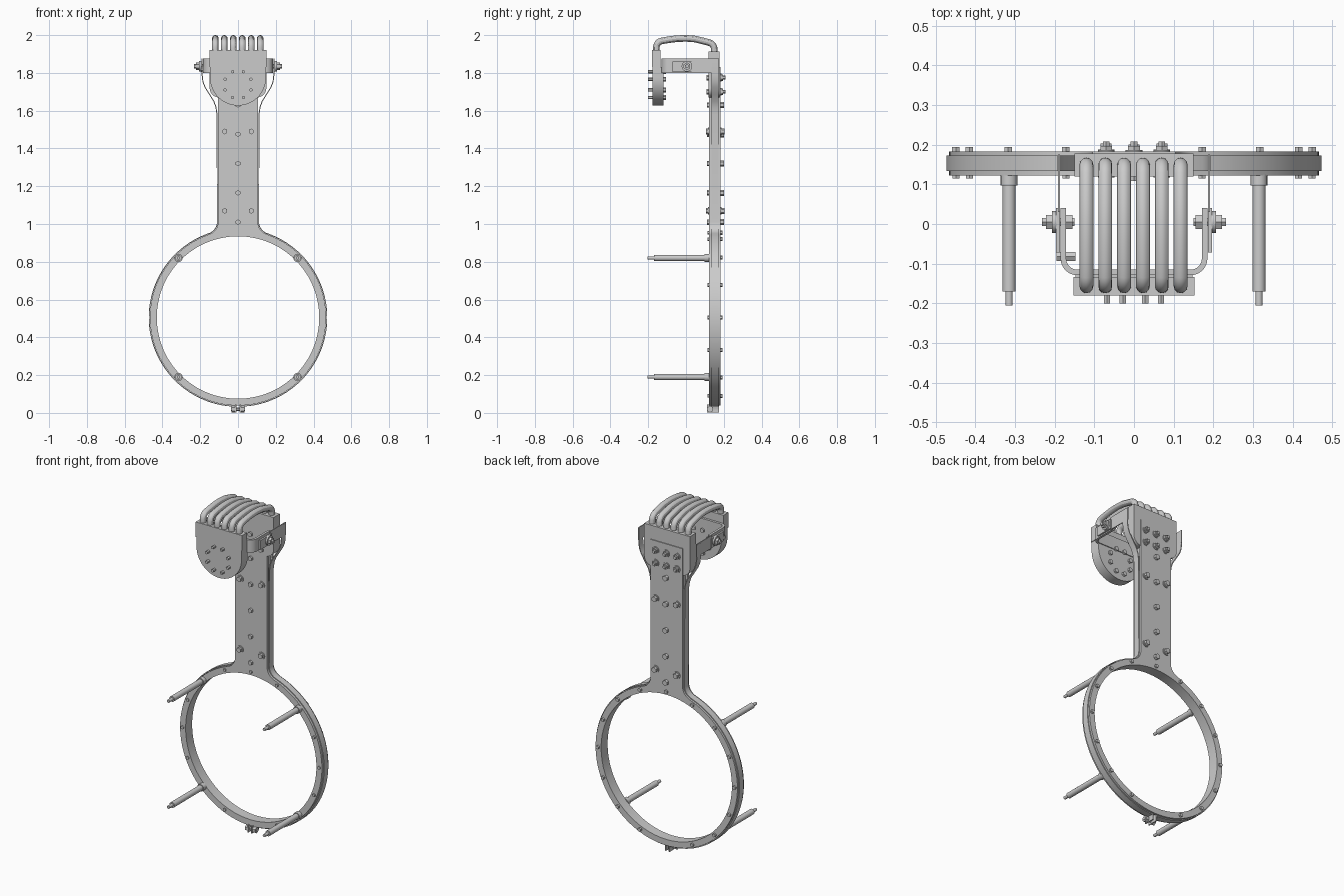
import bpy, bmesh
from math import sin, cos, pi, radians, sqrt
from mathutils import Vector, Matrix

if "Cube" in bpy.data.objects:
    bpy.data.objects.remove(bpy.data.objects["Cube"])

CZ, R_OUT, R_IN, NECK, FIL = 0.505, 0.466, 0.43, 0.105, 0.07


def arc(cx, cy, r, a0, a1, n):
    return [(cx + r * cos(radians(a0 + (a1 - a0) * i / n)),
             cy + r * sin(radians(a0 + (a1 - a0) * i / n))) for i in range(n + 1)]


def finish(ob):
    bpy.ops.object.select_all(action='DESELECT')
    ob.select_set(True)
    bpy.context.view_layer.objects.active = ob
    if ob.type != 'MESH':
        bpy.ops.object.convert(target='MESH')
    bpy.ops.object.shade_smooth_by_angle(angle=radians(30))
    return bpy.context.view_layer.objects.active


def plate(name, loops, lo, hi, axis='Y'):
    """Flat outlines (with holes) thickened from lo to hi along an axis."""
    cu = bpy.data.curves.new(name, 'CURVE')
    cu.dimensions, cu.fill_mode, cu.extrude = '2D', 'BOTH', (hi - lo) / 2
    for loop in loops:
        sp = cu.splines.new('POLY')
        sp.points.add(len(loop) - 1)
        for p, (u, v) in zip(sp.points, loop):
            p.co = (u, v, 0, 1)
        sp.use_cyclic_u = True
    ob = bpy.data.objects.new(name, cu)
    bpy.context.collection.objects.link(ob)
    if axis == 'Y':
        ob.rotation_euler.x = pi / 2
        ob.location.y = (lo + hi) / 2
    else:
        ob.location.z = (lo + hi) / 2
    return finish(ob)


def ribbon(path, w):
    """Closed outline of a strip of width w following a path."""
    left, right = [], []
    for i, p in enumerate(path):
        a, b = Vector(path[max(i - 1, 0)]), Vector(path[min(i + 1, len(path) - 1)])
        d = (b - a).normalized()
        n = Vector((-d.y, d.x)) * w / 2
        left.append(tuple(Vector(p) + n))
        right.append(tuple(Vector(p) - n))
    return left + right[::-1]


def pins(name, items, n=6):
    """Group of straight cylinders, each given as (start, end, radius)."""
    bm = bmesh.new()
    for a, b, r in items:
        a, b = Vector(a), Vector(b)
        rot = (b - a).to_track_quat('Z', 'Y').to_matrix().to_4x4()
        bmesh.ops.create_cone(bm, cap_ends=True, segments=n, radius1=r, radius2=r,
                              depth=(b - a).length, matrix=Matrix.Translation((a + b) / 2) @ rot)
    me = bpy.data.meshes.new(name)
    bm.to_mesh(me)
    bm.free()
    ob = bpy.data.objects.new(name, me)
    bpy.context.collection.objects.link(ob)
    return finish(ob)


def box(name, x0, x1, y0, y1, z0, z1):
    return plate(name, [[(x0, z0), (x1, z0), (x1, z1), (x0, z1)]], y0, y1)


def mirror(pts):
    return [(-x, z) for x, z in reversed(pts)]


def half_outline(off):
    """Right side of the keyhole: neck, fillet, then ring down to the bottom."""
    r, big, neck = FIL - off, R_OUT + off, NECK + off
    fx = neck + r
    fz = CZ + sqrt((big + r) ** 2 - fx ** 2)
    a = bpy_angle = Vector((fx, fz - CZ)).angle(Vector((1, 0))) * 180 / pi
    return arc(fx, fz, r, 180, 180 + a, 8) + arc(0, CZ, big, a, -88, 56)[1:]


# Keyhole shaped face plates and the recessed core between them
hole = arc(0, CZ, R_IN, 0, 355, 71)
for name, off, y0, y1, top in (("front_plate", 0, 0.122, 0.138, 1.80),
                               ("core_plate", -0.012, 0.137, 0.171, 1.78),
                               ("back_plate", 0, 0.170, 0.183, 1.83)):
    half = [(NECK + off, top)] + half_outline(off)
    plate(name, [half + mirror(half), hole], y0, y1)

# Thin edge band flaring out at the top, clamped at the bottom
band = [(0.190, 1.87), (0.190, 1.79), (0.186, 1.755), (0.175, 1.725), (0.152, 1.688),
        (0.128, 1.65), (0.117, 1.62), (0.111, 1.58)] + half_outline(0.004)
band += [(0.013, 0.030), (0.012, 0.003)]
strip = ribbon(band, 0.005)
plate("edge_band_right", [strip], 0.134, 0.173)
plate("edge_band_left", [mirror(strip)], 0.134, 0.173)
pins("clamp_bolt", [((-0.036, 0.128, 0.02), (0.036, 0.128, 0.02), 0.009),
                    ((-0.034, 0.128, 0.02), (-0.014, 0.128, 0.02), 0.018),
                    ((0.014, 0.128, 0.02), (0.034, 0.128, 0.02), 0.018)])
for s in (-1, 1):
    box("clamp_tab", s * 0.012 - 0.003, s * 0.012 + 0.003, 0.11, 0.175, 0.002, 0.045)

# Ring bolts every 22.5 degrees
ring_bolts = []
for i in range(16):
    x, z = arc(0, CZ, 0.449, 22.5 * i, 22.5 * i, 1)[0]
    if i != 12:
        ring_bolts.append(((x, 0.18, z), (x, 0.194, z), 0.011))
    if i % 4 != 2 and i != 12:
        ring_bolts.append(((x, 0.115, z), (x, 0.125, z), 0.010))
pins("ring_bolts", ring_bolts)

# Four stand-off rods with collars and narrow tips
rods = []
for x in (-0.315, 0.315):
    for z in (0.19, 0.82):
        rods += [((x, 0.125, z), (x, 0.097, z), 0.021),
                 ((x, 0.10, z), (x, -0.17, z), 0.0165),
                 ((x, -0.165, z), (x, -0.205, z), 0.009)]
pins("standoff_rods", rods, 20)

# Neck fasteners on both faces
neck_bolts, washers = [], []
for z in (1.01, 1.165, 1.32, 1.475, 1.63):
    neck_bolts += [((0, 0.11, z), (0, 0.125, z), 0.014),
                   ((0, 0.18, z), (0, 0.2, z), 0.016)]
for x in (-0.07, 0.07):
    for z in (1.07, 1.49):
        neck_bolts += [((x, 0.106, z), (x, 0.12, z), 0.015),
                       ((x, 0.185, z), (x, 0.203, z), 0.016)]
        washers += [((x, 0.117, z), (x, 0.124, z), 0.021),
                    ((x, 0.18, z), (x, 0.188, z), 0.021)]
for x in (-0.07, 0, 0.07):
    for z in (1.70, 1.775):
        neck_bolts += [((x, 0.185, z), (x, 0.197, z), 0.017),
                       ((x, 0.19, z), (x, 0.208, z), 0.010),
                       ((x, 0.108, z), (x, 0.125, z), 0.014)]
        washers.append(((x, 0.18, z), (x, 0.187, z), 0.021))
pins("neck_bolts", neck_bolts)
pins("neck_washers", washers, 20)

# Rear housing with rounded lower corners
house = [(0.15, 1.912)] + arc(0.10, 1.72, 0.05, 0, -90, 8)
plate("rear_housing", [house + mirror(house)], 0.120, 0.178)

# Front head: upper block and half-round terminal disc
box("head_block", -0.152, 0.152, -0.18, -0.134, 1.83, 1.92)
plate("head_disc", [[(0.148, 1.832)] + arc(0, 1.775, 0.148, 0, -180, 40) + [(-0.148, 1.832)]],
      -0.178, -0.12)
head_bolts = []
for i in range(8):
    x, z = arc(0, 1.738, 0.074, 22.5 + 45 * i, 22.5 + 45 * i, 1)[0]
    head_bolts += [((x, -0.2, z), (x, -0.175, z), 0.009),
                   ((x, -0.125, z), (x, -0.107, z), 0.013)]
pins("head_bolts", head_bolts)

# Bent strap carrying the head
bend = [(0.178, 0.04)] + arc(0.143, -0.087, 0.035, 0, -90, 8)
plate("head_strap", [ribbon(bend + mirror(bend), 0.014)], 1.80, 1.875, 'Z')

# Side tabs, pivots and the small locking bolt
pivots, discs = [], []
for s in (-1, 1):
    x0, x1 = sorted((s * 0.187, s * 0.192))
    box("side_tab", x0, x1, 0.03, 0.175, 1.80, 1.875)
    x0, x1 = sorted((s * 0.187, s * 0.197))
    box("pivot_tab", x0, x1, -0.072, 0.04, 1.805, 1.86)
    pivots += [((s * 0.15, 0.005, 1.835), (s * 0.232, 0.005, 1.835), 0.011),
               ((s * 0.205, 0.005, 1.835), (s * 0.222, 0.005, 1.835), 0.020),
               ((s * 0.155, 0.005, 1.835), (s * 0.172, 0.005, 1.835), 0.020)]
    discs.append(((s * 0.195, 0.005, 1.835), (s * 0.207, 0.005, 1.835), 0.028))
pivots.append(((-0.195, -0.082, 1.82), (-0.148, -0.082, 1.82), 0.013))
pins("pivot_bolts", pivots)
pins("pivot_washers", discs, 20)

# Six arched conductor tubes
path = [(-0.157, 1.90), (-0.157, 1.93)] + arc(-0.122, 1.935, 0.035, 170, 105, 5)
path += [(-0.09, 1.976), (-0.05, 1.981), (0, 1.983), (0.05, 1.979), (0.09, 1.969)]
path += arc(0.112, 1.924, 0.038, 70, 10, 5) + [(0.15, 1.89)]
for i in range(6):
    cu = bpy.data.curves.new("conductor_tube", 'CURVE')
    cu.dimensions, cu.bevel_depth, cu.bevel_resolution, cu.use_fill_caps = '3D', 0.0175, 4, True
    sp = cu.splines.new('POLY')
    sp.points.add(len(path) - 1)
    for p, (y, z) in zip(sp.points, path):
        p.co = (-0.12 + 0.0475 * i, y, z, 1)
    tube = bpy.data.objects.new("conductor_tube", cu)
    bpy.context.collection.objects.link(tube)
    finish(tube)
